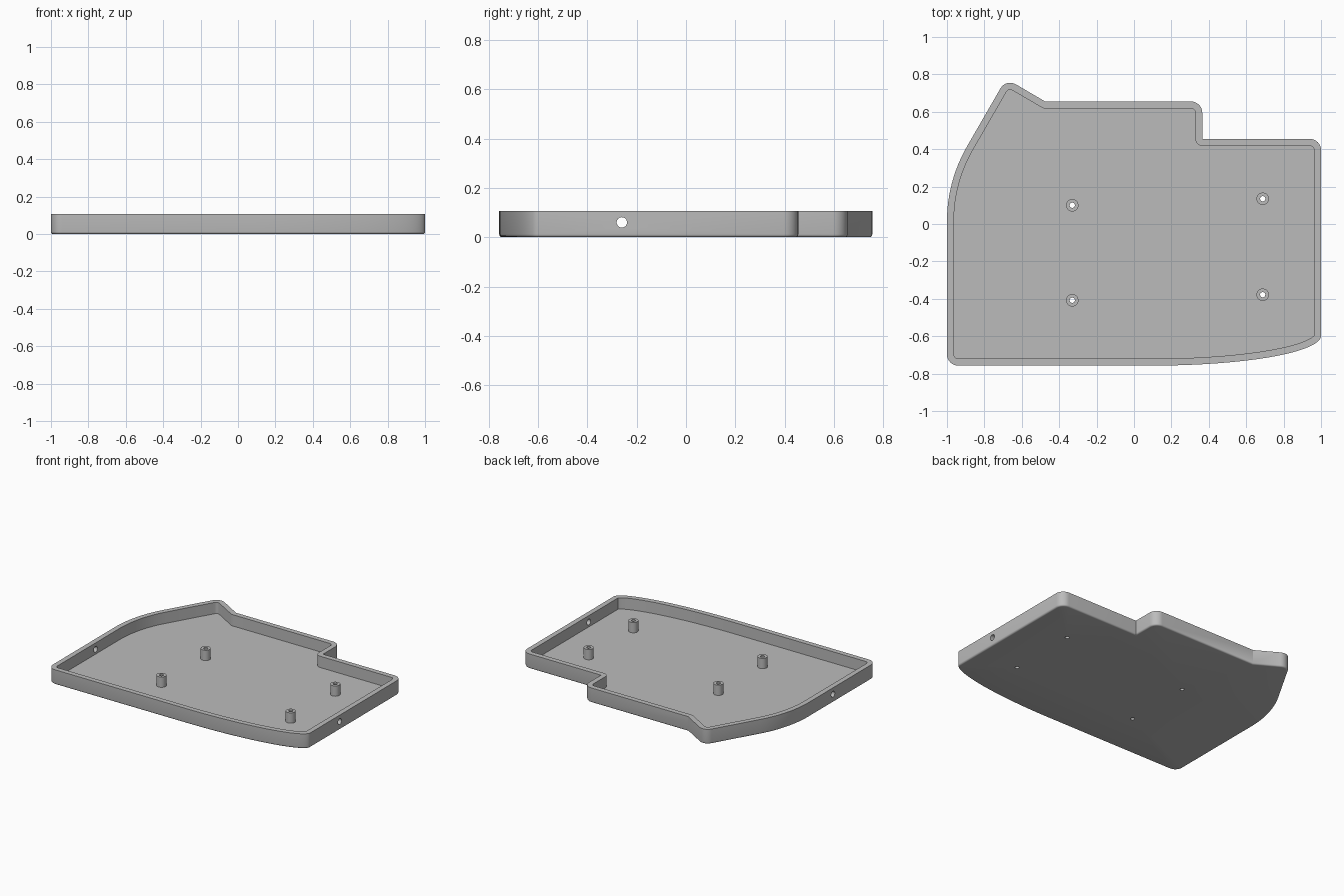
import bpy
import bmesh
from math import cos, sin, pi, radians
from mathutils import Vector

old = bpy.data.objects.get("Cube")
if old:
    bpy.data.objects.remove(old, do_unlink=True)

HEIGHT, FLOOR, WALL, ROUND, FILLET = 0.107, 0.025, 0.037, 0.06, 0.012
BORE, POST_RADIUS, POST_TOP = 0.014, 0.033, 0.1
SIDE_HOLE, SIDE_Y, SIDE_Z = 0.021, -0.26, 0.06
POSTS = [(-0.33, 0.1), (-0.33, -0.408), (0.688, 0.135), (0.688, -0.378)]

grey = bpy.data.materials.new("plain grey")
grey.use_nodes = True
grey.diffuse_color = (0.5, 0.5, 0.5, 1)
grey.node_tree.nodes["Principled BSDF"].inputs["Base Color"].default_value = grey.diffuse_color


def arc(cx, cy, rx, ry, start, end, steps):
    angles = [radians(start + (end - start) * i / steps) for i in range(steps + 1)]
    return [Vector((cx + rx * cos(a), cy + ry * sin(a))) for a in angles]


def circle(x, y, r):
    return arc(x, y, r, r, 0, 360, 32)[:-1]


def corner(x, y, start):
    """Rounded right-angle corner whose sharp tip would be at x, y."""
    a = radians(start + 45)
    reach = ROUND * 2 ** 0.5
    return arc(x - reach * cos(a), y - reach * sin(a), ROUND, ROUND, start, start + 90, 8)


def normals(points, i):
    before = (points[i] - points[i - 1]).normalized()
    after = (points[(i + 1) % len(points)] - points[i]).normalized()
    return Vector((-before.y, before.x)), Vector((-after.y, after.x))


def inset(points, d):
    """Mitred inset that keeps the point count."""
    result = []
    for i, p in enumerate(points):
        a, b = normals(points, i)
        result.append(p + (a + b) * d / (1 + a.dot(b)))
    return result


def gap(p, a, b):
    t = max(0, min(1, (p - a).dot(b - a) / (b - a).length_squared))
    return (p - a - (b - a) * t).length


def round_inset(points, d):
    """Inset with rounded inner corners and overlaps trimmed away."""
    result = []
    for i, p in enumerate(points):
        a, b = normals(points, i)
        if a.x * b.y - a.y * b.x < -0.3:
            result += [p + a.lerp(b, k / 8).normalized() * d for k in range(9)]
        else:
            result.append(p + (a + b) * d / (1 + a.dot(b)))
    return [q for q in result
            if min(gap(q, points[i - 1], points[i]) for i in range(len(points))) > d - 0.0005]


def add_ring(bm, points, z):
    return [bm.verts.new((p.x, p.y, z)) for p in points]


def bridge(bm, low, high):
    for i in range(len(low)):
        bm.faces.new((low[i - 1], low[i], high[i], high[i - 1]))


def fill(bm, loops, normal):
    """Fill a flat region bounded by an outer loop and any holes."""
    edges = []
    for loop in loops:
        for i in range(len(loop)):
            pair = (loop[i - 1], loop[i])
            edges.append(bm.edges.get(pair) or bm.edges.new(pair))
    bmesh.ops.triangle_fill(bm, use_beauty=True, use_dissolve=False, edges=edges, normal=normal)


def wall(bm, low, high):
    """Bridge two rings, piercing the long straight sides; returns hole loops by side."""
    holes = {}
    for i in range(len(low)):
        a, b = low[i - 1], low[i]
        run = b.co - a.co
        if abs(run.y) < 0.4 or abs(run.x) > 0.05:
            bm.faces.new((a, b, high[i], high[i - 1]))
            continue
        loop = []
        for p in circle(SIDE_Y, SIDE_Z, SIDE_HOLE):
            x = a.co.x + run.x * (p.x - a.co.y) / run.y
            loop.append(bm.verts.new((x, p.x, p.y)))
        fill(bm, [[a, b, high[i], high[i - 1]], loop], (1, 0, 0))
        holes[a.co.x > 0] = loop
    return holes


def add_object(name, bm):
    """Store the mesh with smooth curves, crisp edges and even flat faces."""
    bmesh.ops.recalc_face_normals(bm, faces=bm.faces)
    mesh = bpy.data.meshes.new(name)
    bm.to_mesh(mesh)
    bm.free()
    mesh.materials.append(grey)
    obj = bpy.data.objects.new(name, mesh)
    bpy.context.collection.objects.link(obj)
    bpy.ops.object.select_all(action="DESELECT")
    obj.select_set(True)
    bpy.context.view_layer.objects.active = obj
    bpy.ops.object.shade_smooth_by_angle(angle=radians(30))


# Tray outline, counter-clockwise from the front right corner
outline = corner(-1, -0.757, 180)
outline += arc(0.1, -0.597, 0.9, 0.16, 270, 360, 64)
outline += corner(1, 0.455, 0)
outline.append(Vector((0.365, 0.455)))
outline += corner(0.365, 0.655, 0)
outline.append(Vector((-0.475, 0.655)))
outline += corner(-0.684, 0.777, 60)
outline += arc(-0.2, 0.015, 0.8, 0.8, 150, 180, 12)
pocket = round_inset(outline, WALL)

# Filleted lower edge
tray = bmesh.new()
rings = []
for k in range(5):
    a = pi / 2 * k / 4
    rings.append(add_ring(tray, inset(outline, FILLET * (1 - sin(a))), FILLET * (1 - cos(a))))
for low, high in zip(rings, rings[1:]):
    bridge(tray, low, high)

# Outer and inner walls, joined through the side holes
rim_outer = add_ring(tray, outline, HEIGHT)
rim_inner = add_ring(tray, pocket, HEIGHT)
floor_edge = add_ring(tray, pocket, FLOOR)
outer_holes = wall(tray, rings[-1], rim_outer)
inner_holes = wall(tray, floor_edge, rim_inner)
for side, loop in outer_holes.items():
    bridge(tray, loop, inner_holes[side])

# Rim, floor and underside, with screw bores through the floor
up = (0, 0, 1)
bores_low = [add_ring(tray, circle(x, y, BORE), 0) for x, y in POSTS]
bores_high = [add_ring(tray, circle(x, y, BORE), FLOOR) for x, y in POSTS]
for low, high in zip(bores_low, bores_high):
    bridge(tray, low, high)
fill(tray, [rim_outer, rim_inner], up)
fill(tray, [floor_edge] + bores_high, up)
fill(tray, [rings[0]] + bores_low, up)
add_object("tray", tray)

# Hollow mounting posts on the floor
for x, y in POSTS:
    post = bmesh.new()
    outer, inner = circle(x, y, POST_RADIUS), circle(x, y, BORE)
    loops = [add_ring(post, pts, z) for pts, z in
             ((outer, FLOOR), (outer, POST_TOP), (inner, POST_TOP), (inner, FLOOR))]
    for i in range(4):
        bridge(post, loops[i - 1], loops[i])
    add_object("mounting_post", post)
